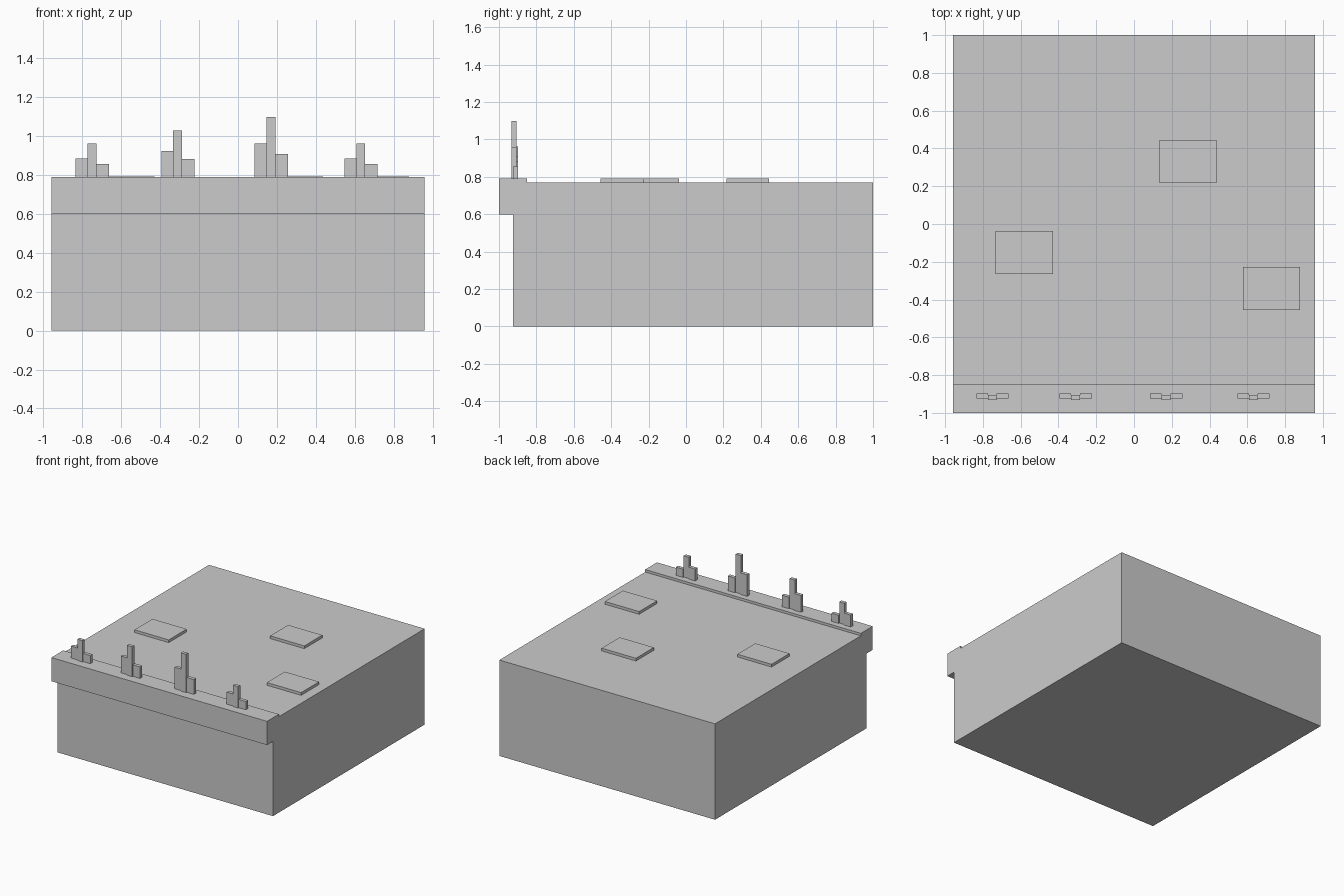
import bpy
import bmesh

cube = bpy.data.objects.get("Cube")
if cube:
    bpy.data.objects.remove(cube, do_unlink=True)

HALF_WIDTH = 0.958
GROUND_TOP = 0.77
LIP_TOP = 0.79

grey = bpy.data.materials.new("light_grey")
grey.use_nodes = True
grey.diffuse_color = (0.6, 0.6, 0.6, 1)
grey.node_tree.nodes["Principled BSDF"].inputs["Base Color"].default_value = grey.diffuse_color


def add_object(name, bm):
    bmesh.ops.recalc_face_normals(bm, faces=bm.faces)
    mesh = bpy.data.meshes.new(name)
    bm.to_mesh(mesh)
    bm.free()
    mesh.materials.append(grey)
    obj = bpy.data.objects.new(name, mesh)
    bpy.context.collection.objects.link(obj)
    return obj


def add_box(name, x, y, z):
    """Box from (min, max) ranges along each axis."""
    bm = bmesh.new()
    bmesh.ops.create_cube(bm, size=1)
    for v in bm.verts:
        v.co = [sum(r) / 2 + c * (r[1] - r[0]) for c, r in zip(v.co, (x, y, z))]
    return add_object(name, bm)


# Ground block with an overhanging raised lip: side profile swept across x
profile = [(-0.924, 0), (1, 0), (1, GROUND_TOP), (-0.85, GROUND_TOP),
           (-0.85, LIP_TOP), (-1, LIP_TOP), (-1, 0.6), (-0.924, 0.6)]
bm = bmesh.new()
side = bm.faces.new([bm.verts.new((-HALF_WIDTH, y, z)) for y, z in profile])
sweep = bmesh.ops.extrude_face_region(bm, geom=[side], use_keep_orig=True)
for v in sweep["geom"]:
    if isinstance(v, bmesh.types.BMVert):
        v.co.x = HALF_WIDTH
add_object("ground_block", bm)

# Grass tufts: three upright blades each, on the lip
for i, (x, h) in enumerate([(-0.751, 1), (-0.31, 1.4), (0.169, 1.8), (0.631, 1)], 1):
    blades = [("outer_blade", -0.084, -0.023, 0.096, -0.925),
              ("tall_blade", -0.023, 0.023, 0.171, -0.933),
              ("short_blade", 0.023, 0.087, 0.066, -0.925)]
    for name, x0, x1, height, y in blades:
        add_box(f"grass_{i}_{name}", (x + x0, x + x1), (y, y + 0.028),
                (LIP_TOP, LIP_TOP + height * h))

# Flat paving slabs on the ground
for i, (x, y) in enumerate([(-0.582, -0.151), (0.286, 0.33), (0.728, -0.342)], 1):
    add_box(f"slab_{i}", (x - 0.152, x + 0.152), (y - 0.114, y + 0.114),
            (GROUND_TOP, 0.792))
